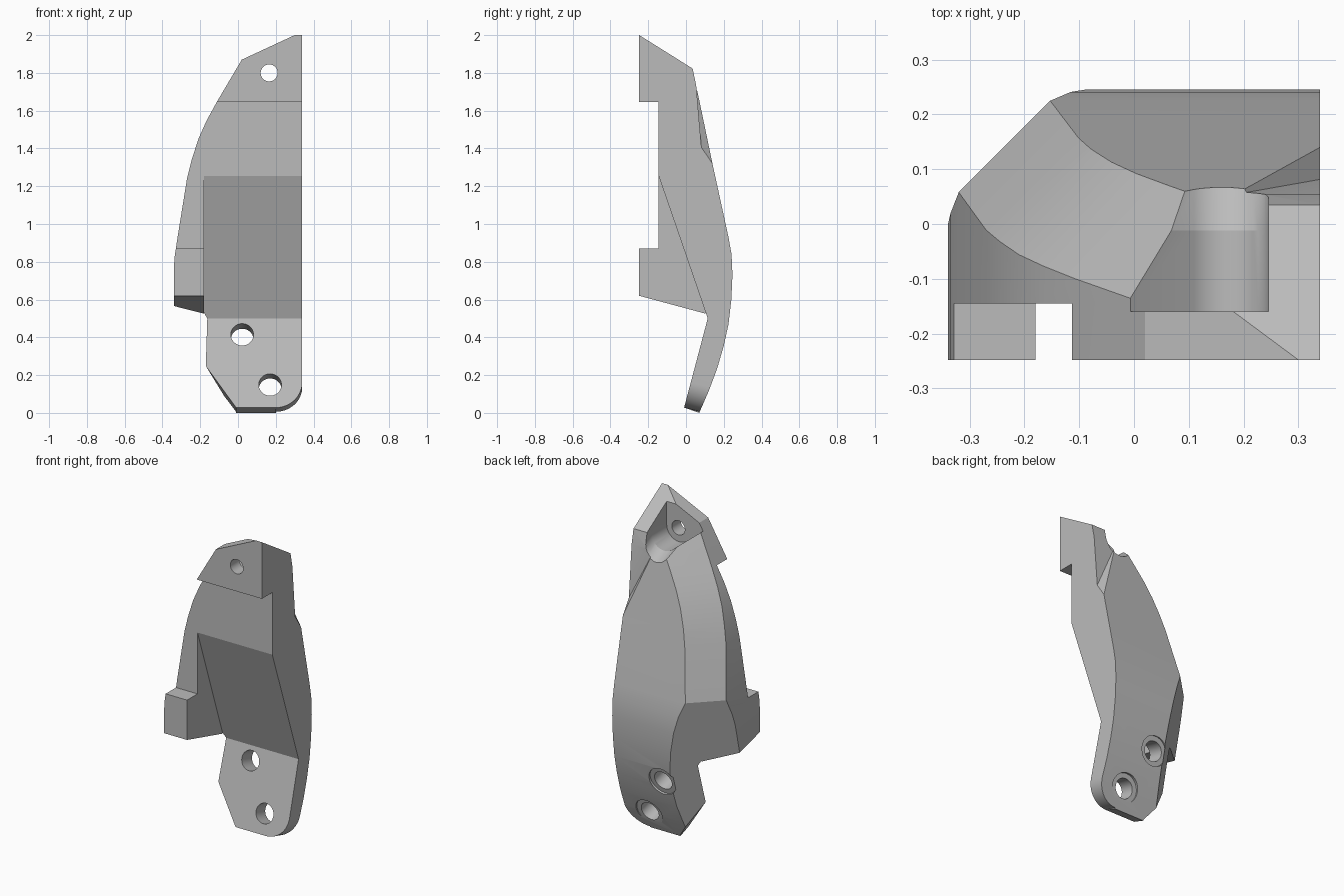
import bpy, bmesh, math
from mathutils import Vector

cube = bpy.data.objects.get("Cube")
if cube:
    bpy.data.objects.remove(cube, do_unlink=True)

grey = bpy.data.materials.new("plain_grey")
grey.use_nodes = True
colour = (0.5, 0.5, 0.5, 1)
grey.diffuse_color = colour
grey.node_tree.nodes["Principled BSDF"].inputs["Base Color"].default_value = colour


def loft(name, sections):
    """Closed solid through matching rings of points."""
    bm = bmesh.new()
    rings = [[bm.verts.new(p) for p in ring] for ring in sections]
    count = len(rings[0])
    for low, high in zip(rings, rings[1:]):
        for i in range(count):
            j = (i + 1) % count
            bm.faces.new((low[i], low[j], high[j], high[i]))
    bm.faces.new(rings[0][::-1])
    bm.faces.new(rings[-1])
    bmesh.ops.recalc_face_normals(bm, faces=bm.faces)
    mesh = bpy.data.meshes.new(name)
    bm.to_mesh(mesh)
    bm.free()
    mesh.materials.append(grey)
    obj = bpy.data.objects.new(name, mesh)
    bpy.context.collection.objects.link(obj)
    return obj


def combine(target, tool, operation="DIFFERENCE"):
    tool.hide_render = True
    mod = target.modifiers.new("combine", "BOOLEAN")
    mod.operation, mod.solver, mod.object = operation, "EXACT", tool
    bpy.ops.object.select_all(action="DESELECT")
    bpy.context.view_layer.objects.active = target
    target.select_set(True)
    bpy.ops.object.modifier_apply(modifier=mod.name)
    bpy.data.objects.remove(tool, do_unlink=True)


def side_prism(name, profile, x0, x1):
    return loft(name, [[(x, y, z) for y, z in profile] for x in (x0, x1)])


def front_prism(name, profile, y0, y1):
    return loft(name, [[(x, y, z) for x, z in profile] for y in (y0, y1)])


def arc(cx, cz, r, start, end, steps):
    angles = [math.radians(start + (end - start) * i / steps) for i in range(steps + 1)]
    return [(cx + r * math.cos(a), cz + r * math.sin(a)) for a in angles]


def circle(cx, cz, r):
    return arc(cx, cz, r, 0, 360, 40)[:-1]


# Tilted frame of the lower mounting plate
origin = Vector((0, -0.01, 0.028))
up = Vector((0, 0.257, 0.966))
through = Vector((0, 0.966, -0.257))


def plate_prism(name, profile, n0, n1):
    return loft(name, [[origin + Vector((x, 0, 0)) + up * t + through * n
                        for x, t in profile] for n in (n0, n1)])


# Main body, with the sloped front and the lower plate
back = [(0.07, 0), (0.12, 0.115), (0.165, 0.235), (0.2, 0.355), (0.225, 0.47),
        (0.24, 0.6), (0.246, 0.73), (0.241, 0.84), (0.225, 0.93), (0.14, 1.32),
        (0.065, 1.68), (0.035, 1.823)]
tip = [(-0.248, 2), (-0.248, 1.645), (-0.145, 1.645)]
body = side_prism("bracket_body", back + tip + [(-0.145, 1.255), (0.115, 0.5), (-0.01, 0.028)],
                  -0.18, 0.34)

# Side column with its square foot
column_back = [p for p in back if p[1] > 0.55]
column = side_prism("side_column", [(0.235, 0.49)] + column_back + tip +
                    [(-0.145, 0.87), (-0.248, 0.87), (-0.248, 0.62)], -0.4, -0.18)
combine(body, column, "UNION")

# Trim to the front outline
outline = [(0.5, 2.1), (0.5, -0.2), (-0.34, -0.2), (-0.34, 0.76), (-0.335, 0.83),
           (-0.32, 0.93), (-0.27, 1.24), (-0.245, 1.34), (-0.21, 1.45), (-0.165, 1.55),
           (-0.11, 1.65), (0.02, 1.87), (0.3, 2), (0.3, 2.1)]
combine(body, front_prism("outline_trim", outline, -0.6, 0.6), "INTERSECT")

# Long bevel along the rear side edge
bevel = [(-0.2, 0.114), (0.93, 0.378), (1.24, 0.259), (1.34, 0.213), (1.45, 0.154),
         (1.55, 0.088), (1.65, 0.011), (1.87, -0.165), (2.1, -0.35)]
combine(body, loft("rear_bevel", [[(1, 1 + k, z), (-1, -1 + k, z), (-1, 1 + k, z)]
                                  for z, k in bevel]))

# Slanted facet behind the tip, stopping at the steep rear wall
a, b = Vector((0.2, 0.07, 1.68)), Vector((0.34, -0.015, 1.55))
normal = Vector((0.715, 0.58, 0.39)).normalized()
facet = side_prism("rear_facet", [(0.2143 - 0.015 * 15.3, 2.55 - 0.0), (-0.015 + 0.1393, 0.9),
                                  (1, 0.9), (1, 2.55)], 0, 1)
bm = bmesh.new()
bm.from_mesh(facet.data)
cut = bmesh.ops.bisect_plane(bm, geom=bm.verts[:] + bm.edges[:] + bm.faces[:],
                             plane_co=a, plane_no=normal, clear_inner=True)
rim = [e for e in cut["geom_cut"] if isinstance(e, bmesh.types.BMEdge)]
bmesh.ops.holes_fill(bm, edges=rim)
bmesh.ops.recalc_face_normals(bm, faces=bm.faces)
bm.to_mesh(facet.data)
bm.free()
combine(body, facet)

# Fastener pocket in the tip, ending in a short ramp
pocket = arc(0.16, 1.8, 0.086, 360, 234, 16) + [(-0.05, 1.86), (-0.05, 2.3), (0.246, 2.3)]
stations = [(-0.16, 0), (-0.012, 0), (0.3, -0.17)]
combine(body, loft("tip_pocket", [[(x, y, z + dz) for x, z in pocket] for y, dz in stations]))
combine(body, front_prism("tip_hole", circle(0.165, 1.8, 0.045), -0.5, 0.3))

# Lower plate corners: one cut straight, one rounded
combine(body, plate_prism("straight_corner", [(-0.01, 0), (-0.172, 0.23), (-0.5, 0.23),
                                              (-0.5, -0.2), (-0.01, -0.2)], -0.2, 0.4))
combine(body, plate_prism("round_corner", arc(0.2, 0.14, 0.14, 0, -90, 16) +
                          [(0.2, -0.2), (0.5, -0.2), (0.5, 0.14)], -0.2, 0.4))

# Lower plate holes with shallow rear counterbores
for x, t, depth in ((0.022, 0.4, 0.105), (0.17, 0.125, 0.095)):
    combine(body, plate_prism("plate_hole", circle(x, t, 0.06), -0.2, 0.4))
    combine(body, plate_prism("counterbore", circle(x, t, 0.09), depth, 0.3))

bpy.ops.object.shade_smooth_by_angle(angle=math.radians(18))
